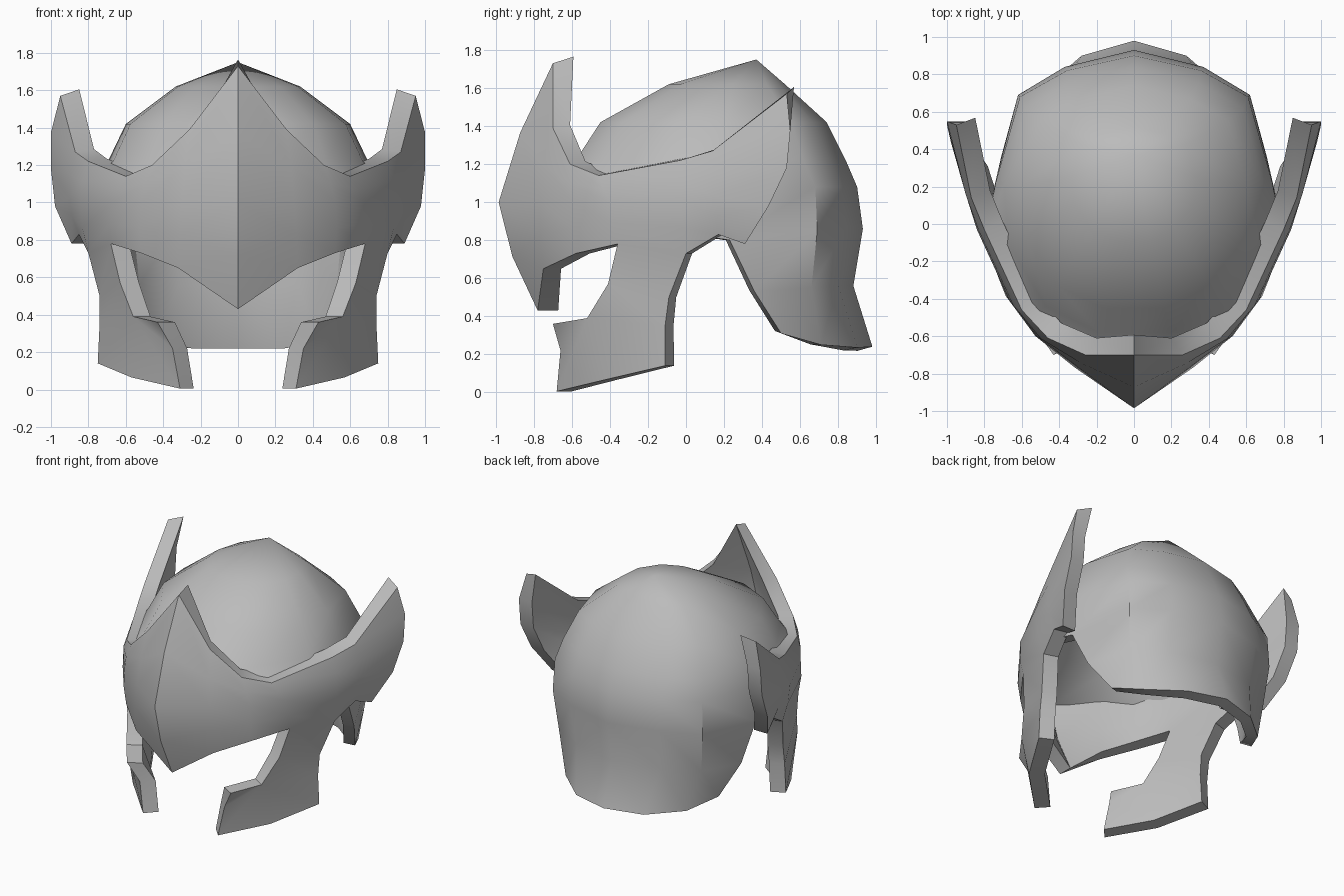
import bpy, bmesh, math
from mathutils import Vector

cube = bpy.data.objects.get("Cube")
if cube:
    bpy.data.objects.remove(cube, do_unlink=True)

# One plain steel colour
steel = bpy.data.materials.new("steel_grey")
steel.use_nodes = True
colour = (0.5, 0.5, 0.5, 1)
steel.diffuse_color = colour
steel.node_tree.nodes["Principled BSDF"].inputs["Base Color"].default_value = colour


def finish(bm, name, sharp_angle, thickness=0):
    """Turn a half into a mirrored, optionally thickened object."""
    mesh = bpy.data.meshes.new(name)
    bm.to_mesh(mesh)
    bm.free()
    obj = bpy.data.objects.new(name, mesh)
    bpy.context.collection.objects.link(obj)
    mesh.materials.append(steel)
    mirror = obj.modifiers.new("mirror", "MIRROR")
    mirror.use_clip = True
    if thickness:
        shell = obj.modifiers.new("shell", "SOLIDIFY")
        shell.thickness = thickness
        shell.offset = -1
    bpy.ops.object.select_all(action="DESELECT")
    obj.select_set(True)
    bpy.context.view_layer.objects.active = obj
    for modifier in list(obj.modifiers):
        bpy.ops.object.modifier_apply(modifier=modifier.name)
    bpy.ops.object.shade_smooth_by_angle(angle=math.radians(sharp_angle))


# Skull dome: one plan outline (back to front) scaled to each upper ring,
# rings are (height, width scale, front y, back y)
plan = [(0, .93), (.37, .84), (.62, .69), (.74, .25), (.71, -.1), (.5, -.45), (.2, -.6), (0, -.6)]
rings = [(1.62, .45, -.09, .52), (1.42, .81, -.45, .74), (1.22, .94, -.58, .84)]
loops = [[(x * width, front + (y + .6) / 1.53 * (back - front), z) for x, y in plan]
         for z, width, front, back in rings]
# Collar buried in the face plate, then the neck guard, which only spans the back
loops += [
    [(0, .9, 1.08), (.36, .82, 1.08), (.61, .68, 1.08), (.74, .22, 1.08),
     (.79, -.05, 1.1), (.56, -.5, 1.08), (.28, -.73, 1.08), (0, -.9, 1.08)],
    [(0, .93, .86), (.37, .84, .86), (.62, .69, .85), (.74, .23, .8), (.77, .1, .82)],
    [(0, .88, .56), (.35, .8, .56), (.59, .66, .55), (.71, .36, .53)],
    [(0, .98, .24), (.28, .9, .235), (.5, .71, .25), (.62, .5, .31)]]
bm = bmesh.new()
grid = [[bm.verts.new(p) for p in loop] for loop in loops]
peak = bm.verts.new((0, .37, 1.75))
for a, b in zip(grid[0], grid[0][1:]):
    bm.faces.new((peak, b, a))
for upper, lower in zip(grid, grid[1:]):
    for c in range(len(lower) - 1):
        bm.faces.new((upper[c], upper[c + 1], lower[c + 1], lower[c]))
finish(bm, "skull_dome", 42, .08)

# Face plate: top rim, belly line and lower rim, from the centre ridge to the wing
top = [(0, -.7, 1.73), (.26, -.7, 1.39), (.46, -.61, 1.2), (.6, -.46, 1.14),
       (.8, -.03, 1.22), (.87, .14, 1.27), (.95, .53, 1.57)]
belly = [(0, -.985, 1), (.3, -.765, 1), (.52, -.6, 1), (.67, -.4, 1),
         (.84, -.03, 1), (.9, .16, 1.03), (1, .53, 1.18)]
low = [(0, -.78, .43), (.32, -.75, .65), (.52, -.58, .73), (.68, -.36, .78),
       (.8, 0, .73), (.85, .17, .83), (.89, .31, .78)]


def bulge(a, b):
    """Row between two rows, pushed outwards, most at the ridge and the wing."""
    out = []
    for i, (p, q) in enumerate(zip(a, b)):
        m = (Vector(p) + Vector(q)) / 2
        push = 1.035 if i in (0, len(a) - 1) else 1.015
        out.append((min(m.x * push, 1), m.y * push, m.z))
    return out


bm = bmesh.new()
rows = [[bm.verts.new(p) for p in row]
        for row in (top, bulge(top, belly), belly, bulge(belly, low), low)]
for upper, lower in zip(rows, rows[1:]):
    for c in range(len(top) - 1):
        bm.faces.new((upper[c], lower[c], lower[c + 1], upper[c + 1]))

# Cheek guard hanging from the lower rim
front = [rows[-1][3]] + [bm.verts.new(p) for p in (
    (.63, -.41, .57), (.56, -.52, .39), (.43, -.7, .36), (.35, -.66, .22), (.31, -.68, .005))]
rear = [rows[-1][4]] + [bm.verts.new(p) for p in (
    (.74, -.09, .5), (.74, -.11, .35), (.75, -.11, .14))]
sole = bm.verts.new((.57, -.43, .065))
for face in ((front[0], front[1], rear[1], rear[0]),
             (front[1], front[2], rear[2], rear[1]),
             (front[2], sole, rear[3], rear[2]),
             (front[2], front[4], front[5], sole),
             (front[2], front[3], front[4])):
    bm.faces.new(face)

# Thicken the plate horizontally, so the rims stay level and only the tips rise
bm.normal_update()
outer_faces = list(bm.faces)
rim = [e for e in bm.edges if e.is_boundary and max(v.co.x for v in e.verts) > .001]
tips = (rows[0][0], rows[0][-1])
wing_edge = [row[-1] for row in rows[1:]]
inner = {}
for v in list(bm.verts):
    n = v.normal.copy()
    n.z = 0
    if v.co.x < .001:
        n.x = 0
    if v in wing_edge:
        n.y = 0
    n.normalize()
    co = v.co - n * .108
    if v in tips:
        co.z += .035
    elif v in rows[0]:
        co.z += .015
    inner[v] = bm.verts.new(co)
for e in rim:
    loop = e.link_loops[0]
    a, b = loop.vert, loop.link_loop_next.vert
    bm.faces.new((b, a, inner[a], inner[b]))
for f in outer_faces:
    bm.faces.new([inner[v] for v in reversed(f.verts)])
finish(bm, "face_plate_with_wings_and_cheeks", 32)
